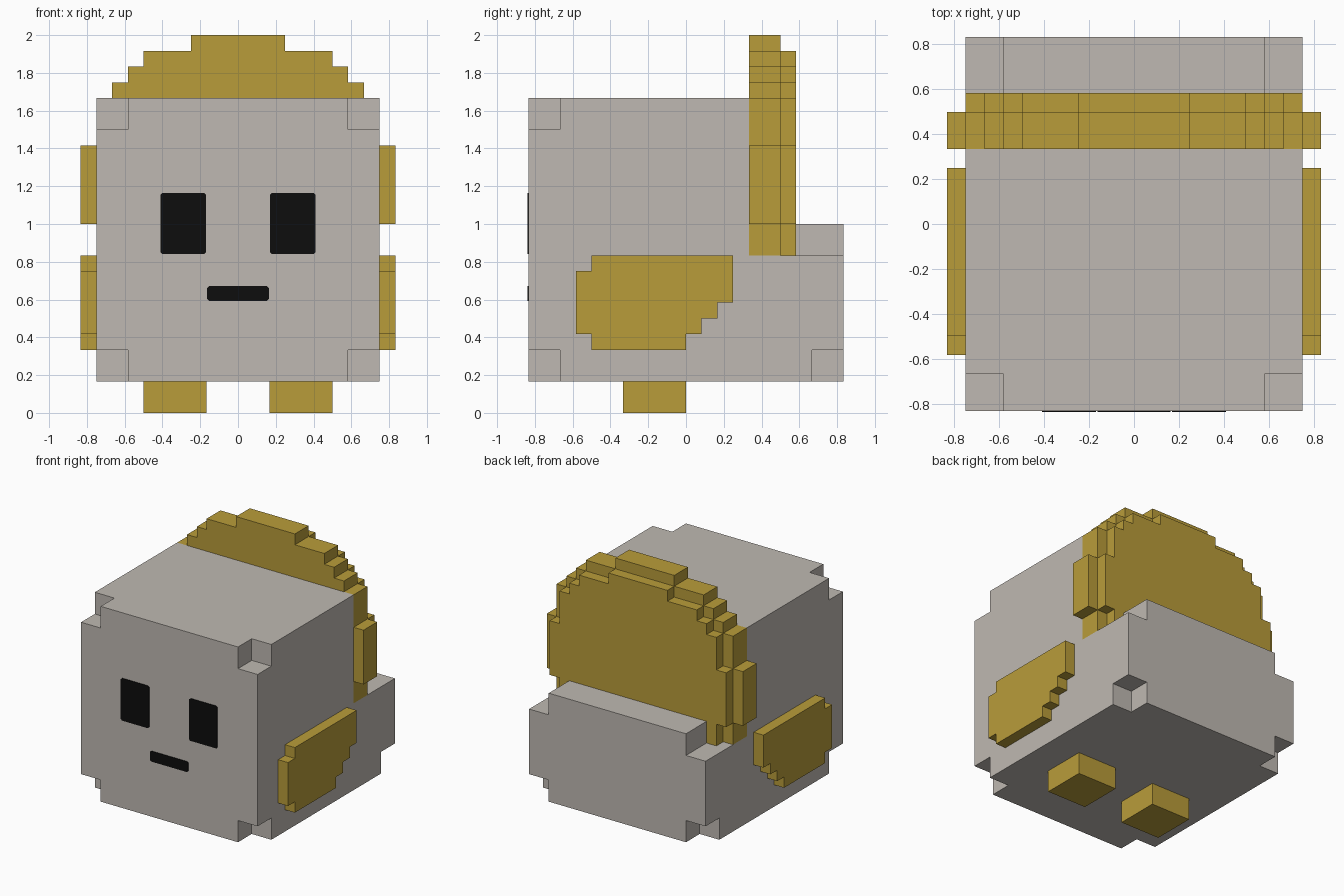
import bpy, bmesh

cube = bpy.data.objects.get("Cube")
if cube:
    bpy.data.objects.remove(cube, do_unlink=True)

U = 1 / 12  # size of one block unit


def material(name, rgb):
    m = bpy.data.materials.new(name)
    m.use_nodes = True
    m.diffuse_color = (*rgb, 1)
    bsdf = next(n for n in m.node_tree.nodes if n.type == 'BSDF_PRINCIPLED')
    bsdf.inputs["Base Color"].default_value = (*rgb, 1)
    return m


GREY = material("warm grey", (0.52, 0.485, 0.445))
GOLD = material("ochre", (0.485, 0.335, 0.042))
BLACK = material("black", (0.004, 0.004, 0.004))


def finish(name, bm, mat):
    bmesh.ops.recalc_face_normals(bm, faces=bm.faces)
    mesh = bpy.data.meshes.new(name)
    bm.to_mesh(mesh)
    bm.free()
    mesh.materials.append(mat)
    ob = bpy.data.objects.new(name, mesh)
    bpy.context.collection.objects.link(ob)
    return ob


def blocks(name, mat, boxes, cuts=()):
    """Outer skin of the union of boxes minus cuts; box = (x0, x1, y0, y1, z0, z1) in units."""
    grid = [sorted({b[2 * a + i] for b in [*boxes, *cuts] for i in (0, 1)}) for a in range(3)]

    def inside(p, b):
        return all(b[2 * a] < p[a] < b[2 * a + 1] for a in range(3))

    def solid(c):
        if any(not 0 <= c[a] < len(grid[a]) - 1 for a in range(3)):
            return False
        p = [(grid[a][c[a]] + grid[a][c[a] + 1]) / 2 for a in range(3)]
        return any(inside(p, b) for b in boxes) and not any(inside(p, b) for b in cuts)

    bm = bmesh.new()
    verts = {}

    def vert(i):
        if i not in verts:
            verts[i] = bm.verts.new([grid[a][i[a]] * U for a in range(3)])
        return verts[i]

    nx, ny, nz = (len(g) - 1 for g in grid)
    for c in [(i, j, k) for i in range(nx) for j in range(ny) for k in range(nz)]:
        if not solid(c):
            continue
        for a in range(3):
            for s in (0, 1):
                n = list(c)
                n[a] += 2 * s - 1
                if solid(n):
                    continue
                ring = []
                for d, e in ((0, 0), (1, 0), (1, 1), (0, 1)):
                    i = list(c)
                    i[a] += s
                    i[(a + 1) % 3] += d
                    i[(a + 2) % 3] += e
                    ring.append(vert(tuple(i)))
                bm.faces.new(ring if s else ring[::-1])
    bmesh.ops.dissolve_limit(bm, angle_limit=0.01, verts=bm.verts, edges=bm.edges)
    return finish(name, bm, mat)


def plate(name, x0, x1, z0, z1, c=0.01, thick=0.005):
    """Thin black plate with clipped corners on the front of the body."""
    y = -10 * U
    outline = [(x0 + c, z0), (x1 - c, z0), (x1, z0 + c), (x1, z1 - c),
               (x1 - c, z1), (x0 + c, z1), (x0, z1 - c), (x0, z0 + c)]
    bm = bmesh.new()
    face = bm.faces.new([bm.verts.new((x, y, z)) for x, z in outline])
    ext = bmesh.ops.extrude_face_region(bm, geom=[face])["geom"]
    bmesh.ops.translate(bm, vec=(0, -thick, 0),
                        verts=[v for v in ext if isinstance(v, bmesh.types.BMVert)])
    return finish(name, bm, BLACK)


# Body: tall head block and low rump, with notched corners
notches = []
for x0, x1 in ((-9, -7), (7, 9)):
    notches += [(x0, x1, -10, -8, 2, 4), (x0, x1, -10, -8, 18, 20), (x0, x1, 8, 10, 2, 4)]
blocks("body", GREY,
       [(-9, 9, -10, 4, 2, 20), (-9, 9, 4, 10, 2, 10), (-7, 7, 7, 10, 10, 12)], notches)

# Back disc: wide layer, and a second layer one unit smaller behind it
wide = [(9, 10, 20), (10, 12, 17), (8, 20, 21), (7, 21, 22), (6, 22, 23), (3, 23, 24)]
small = [(8, 10, 20), (9, 12, 17), (7, 20, 21), (6, 21, 22), (3, 22, 23)]
blocks("back_disc", GOLD,
       [(-w, w, 4, 6, z0, z1) for w, z0, z1 in wide]
       + [(-w, w, 6, 7, z0, z1) for w, z0, z1 in small])

# Arms and feet, one pair per side
arm = [(-6, 3, 9, 10), (-7, 3, 7, 9), (-7, 2, 6, 7), (-7, 1, 5, 6), (-6, 0, 4, 5)]
for side, s in (("left", 1), ("right", -1)):
    ax = sorted((9 * s, 10 * s))
    fx = sorted((2 * s, 6 * s))
    blocks(side + "_arm", GOLD, [(*ax, *row) for row in arm])
    blocks(side + "_foot", GOLD, [(*fx, -4, 0, 0, 2)])
    plate(side + "_eye", *sorted((0.17 * s, 0.41 * s)), 0.84, 1.165)

# Mouth
plate("mouth", -0.163, 0.163, 0.592, 0.672)
